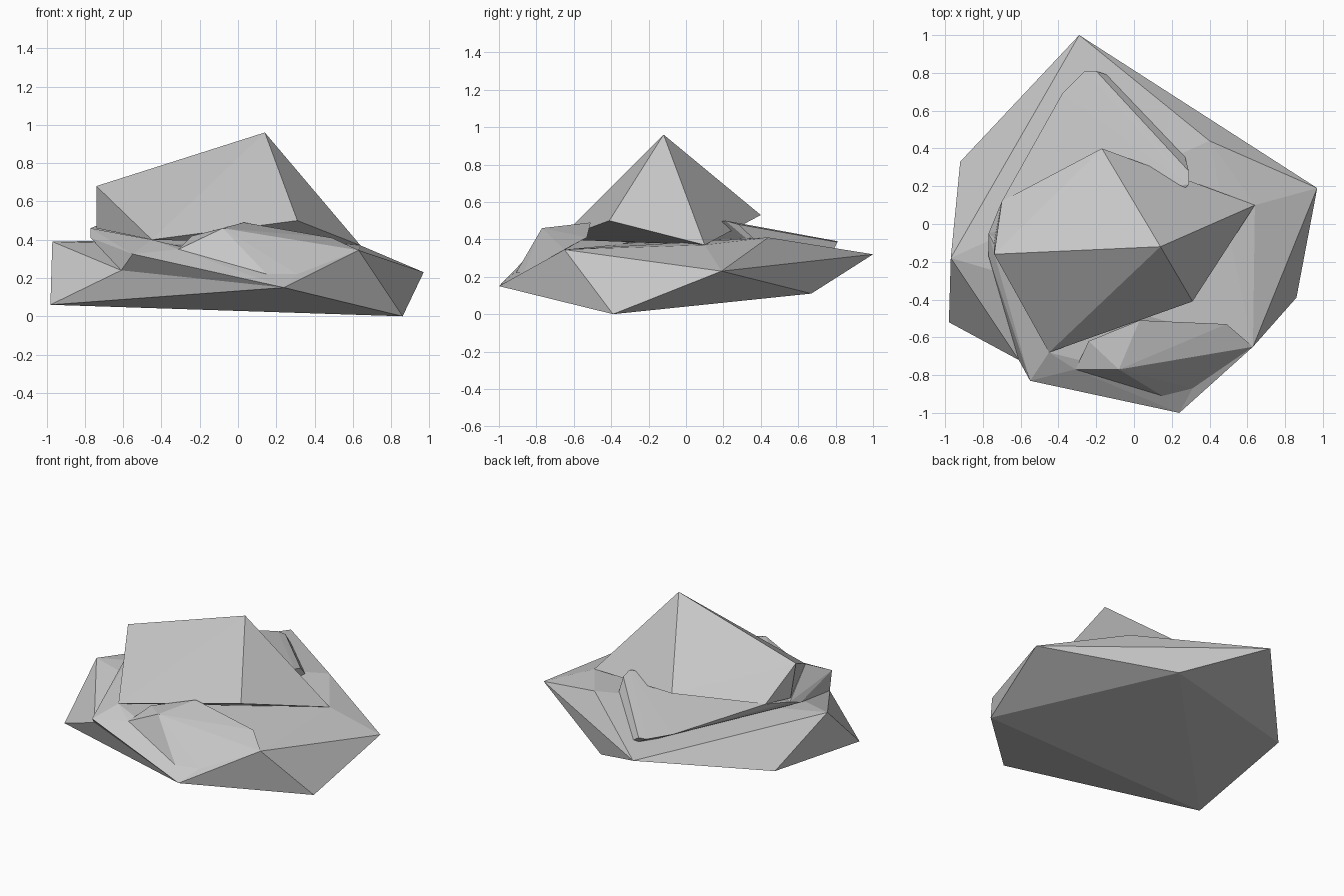
import bpy
import bmesh
from mathutils import Vector

default_cube = bpy.data.objects.get("Cube")
if default_cube:
    bpy.data.objects.remove(default_cube, do_unlink=True)

# One plain stone colour
stone = bpy.data.materials.new("grey_stone")
stone.use_nodes = True
stone_colour = (0.57, 0.57, 0.57, 1)
stone.diffuse_color = stone_colour
stone.node_tree.nodes["Principled BSDF"].inputs["Base Color"].default_value = stone_colour


def corner(x, y, z):
    return Vector((x, y, z))


def chipped_block(name, *corners):
    """Make a flat-faced block of stone wrapped tightly around its corners."""
    mesh = bpy.data.meshes.new(name)
    bm = bmesh.new()
    for point in corners:
        bm.verts.new(point)
    result = bmesh.ops.convex_hull(bm, input=bm.verts[:], use_existing_faces=False)
    unused = [v for v in bm.verts if not v.link_faces]
    bmesh.ops.delete(bm, geom=unused, context="VERTS")
    bmesh.ops.recalc_face_normals(bm, faces=bm.faces[:])
    bm.to_mesh(mesh)
    bm.free()
    mesh.materials.append(stone)
    block = bpy.data.objects.new(name, mesh)
    bpy.context.collection.objects.link(block)
    return block


# Corners around the foot of the rock
back_tip = corner(-0.29, 1, 0.32)
east_tip = corner(0.97, 0.19, 0.23)
lowest_foot = corner(0.86, -0.39, 0)
front_east_shoulder = corner(0.63, -0.65, 0.345)
front_tip = corner(0.24, -1, 0.15)
front_west_notch = corner(-0.61, -0.72, 0.24)
west_foot = corner(-0.98, -0.52, 0.06)
west_shoulder = corner(-0.97, -0.18, 0.39)
west_back_foot = corner(-0.92, 0.33, 0.16)
back_east_shoulder = corner(0.4, 0.44, 0.41)
back_underside = corner(0.19, 0.67, 0.11)

# Corners of the ledge layer
overhang_tip = corner(-0.55, -0.83, 0.325)
ledge_back_west = corner(-0.26, 0.81, 0.39)
ledge_back_east = corner(-0.2, 0.81, 0.385)
ledge_back_bend = corner(-0.38, 0.69, 0.41)
ledge_east_upper = corner(0.29, 0.28, 0.48)
ledge_east_lower = corner(0.29, 0.21, 0.5)
ledge_west_top = corner(-0.7, 0.12, 0.49)
ledge_west_side = corner(-0.77, -0.05, 0.46)
ledge_west_end = corner(-0.77, -0.17, 0.41)

# Corners of the peak
summit = corner(0.14, -0.12, 0.96)
west_summit = corner(-0.74, -0.16, 0.68)
peak_east_foot = corner(0.64, 0.1, 0.37)
peak_front_foot = corner(-0.45, -0.68, 0.4)
peak_front_east = corner(0.31, -0.41, 0.5)
peak_back_foot = corner(-0.17, 0.4, 0.53)
peak_west_foot = corner(-0.74, -0.1, 0.46)

# Corners of the front knob
knob_top = corner(-0.08, -0.77, 0.46)
knob_west = corner(-0.31, -0.77, 0.35)
knob_front = corner(0.15, -0.91, 0.22)
knob_back_west = corner(-0.24, -0.62, 0.42)
knob_back = corner(0.03, -0.51, 0.49)
knob_east = corner(0.49, -0.53, 0.41)
front_crease = corner(0.31, -0.87, 0.22)

# Broad base
chipped_block("base_rock", back_tip, east_tip, lowest_foot, front_east_shoulder,
              front_tip, front_west_notch, west_foot, west_shoulder,
              west_back_foot, back_east_shoulder, back_underside, peak_east_foot)

# Layer resting on the base behind the peak
chipped_block("back_ledge", ledge_back_west, ledge_back_east, ledge_back_bend,
              ledge_east_upper, ledge_east_lower, ledge_west_top,
              ledge_west_side, ledge_west_end, front_west_notch, back_underside)

# Overhanging lip along the front
chipped_block("front_ledge", overhang_tip, front_west_notch, front_tip,
              ledge_west_end, ledge_west_side, peak_front_foot, front_crease, knob_west)

# Knob below the peak
chipped_block("front_knob", knob_top, knob_west, knob_front, knob_back_west,
              knob_back, knob_east, front_east_shoulder, front_crease)

# Tall sloping peak
chipped_block("peak_rock", summit, west_summit, peak_east_foot, peak_front_foot,
              peak_front_east, peak_back_foot, peak_west_foot, ledge_west_top)
